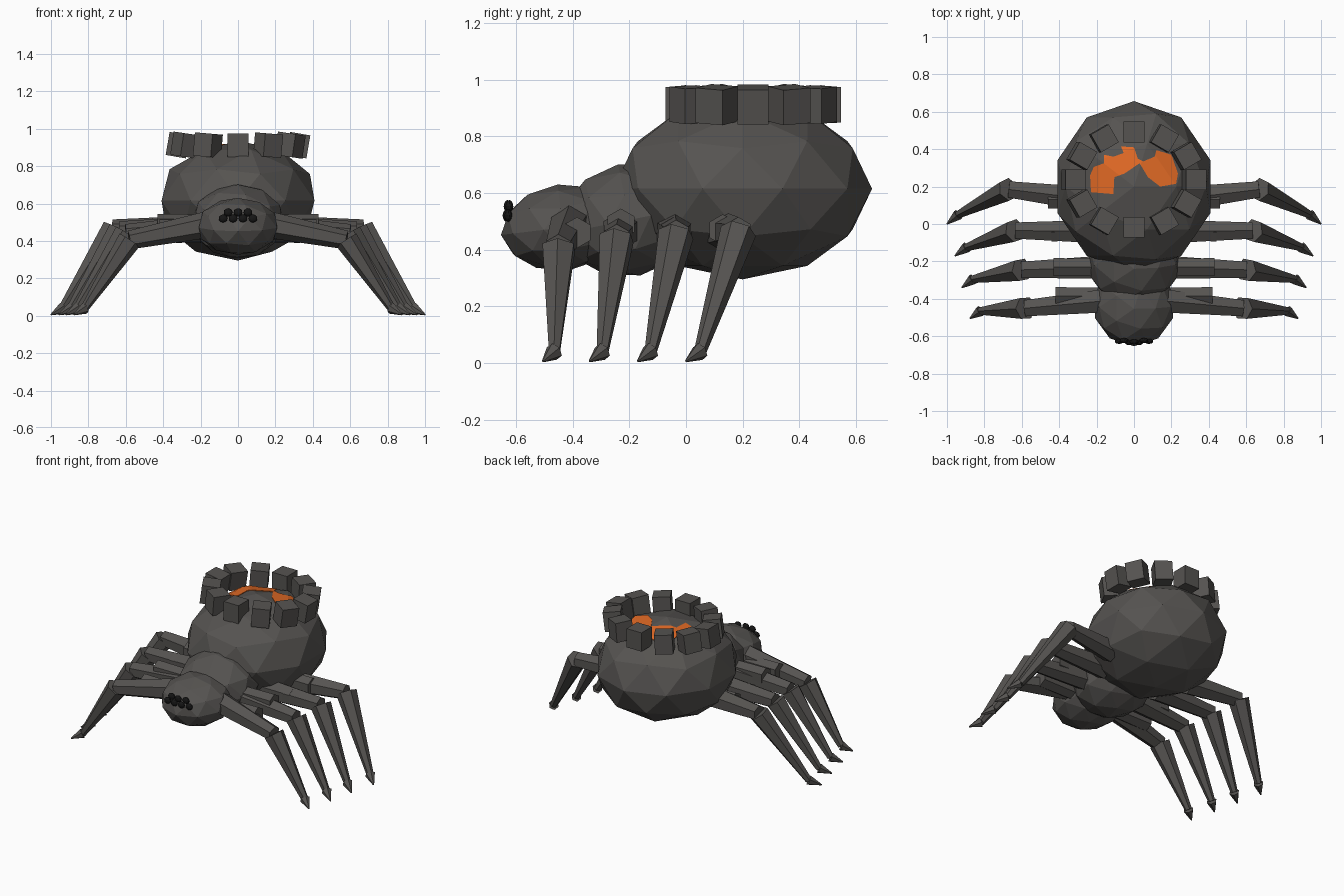
import bpy, bmesh, math
from mathutils import Matrix, Vector

if "Cube" in bpy.data.objects:
    bpy.data.objects.remove(bpy.data.objects["Cube"])


def material(name, rgb):
    mat = bpy.data.materials.new(name)
    mat.use_nodes = True
    mat.diffuse_color = (*rgb, 1)
    bsdf = mat.node_tree.nodes["Principled BSDF"]
    bsdf.inputs["Base Color"].default_value = (*rgb, 1)
    bsdf.inputs["Roughness"].default_value = 0.9
    return mat


STONE = material("dark stone grey", (0.092, 0.087, 0.082))
LAVA = material("glowing orange", (0.74, 0.14, 0.018))
BLACK = material("eye black", (0.008, 0.008, 0.008))


def add(name, bm, mat):
    mesh = bpy.data.meshes.new(name)
    bm.to_mesh(mesh)
    bm.free()
    mesh.materials.append(mat)
    obj = bpy.data.objects.new(name, mesh)
    bpy.context.collection.objects.link(obj)
    return obj


def ball(name, centre, radii, mat=STONE, tilt=0, detail=2):
    bm = bmesh.new()
    matrix = (Matrix.Translation(centre) @ Matrix.Rotation(tilt, 4, 'X')
              @ Matrix.Diagonal((*radii, 1)))
    bmesh.ops.create_icosphere(bm, subdivisions=detail, radius=1, matrix=matrix)
    return add(name, bm, mat)


def limb(bm, start, end, r1, r2):
    """Six-sided tapered segment between two points."""
    start, end = Vector(start), Vector(end)
    axis = end - start
    matrix = (Matrix.Translation((start + end) / 2)
              @ axis.to_track_quat('Z', 'Y').to_matrix().to_4x4())
    bmesh.ops.create_cone(bm, cap_ends=True, segments=6, radius1=r1, radius2=r2,
                          depth=axis.length, matrix=matrix)


# Body
BODY = (0, 0.2, 0.615), (0.43, 0.457, 0.32)
ball("abdomen", *BODY)
ball("thorax", (0, -0.2, 0.505), (0.25, 0.25, 0.2), tilt=0.2)
ball("head", (0, -0.435, 0.478), (0.22, 0.22, 0.153), tilt=0.12)

# Molten patch on the back: a thin shell of the abdomen inside a ragged outline
outline = [(-.235, .26), (-.23, .17), (-.11, .16), (-.105, .25), (-.05, .27), (.03, .325),
           (.075, .25), (.14, .2), (.225, .215), (.235, .27), (.2, .37), (.12, .395),
           (.11, .36), (.05, .335), (.02, .35), (0, .41), (-.07, .415), (-.055, .38),
           (-.11, .36), (-.16, .37), (-.16, .325), (-.215, .305)]
bm = bmesh.new()
base = bm.faces.new([bm.verts.new((x, y, 0.78)) for x, y in outline])
top = bmesh.ops.extrude_face_region(bm, geom=[base])
bmesh.ops.translate(bm, vec=(0, 0, 0.3),
                    verts=[v for v in top["geom"] if isinstance(v, bmesh.types.BMVert)])
bmesh.ops.recalc_face_normals(bm, faces=bm.faces)
cutter = add("lava_cutter", bm, LAVA)
cutter.hide_render = True
lava = ball("lava_patch", BODY[0], [r + 0.004 for r in BODY[1]], LAVA)
cut = lava.modifiers.new("outline", 'BOOLEAN')
cut.operation, cut.solver, cut.object = 'INTERSECT', 'EXACT', cutter
bpy.context.view_layer.objects.active = lava
bpy.ops.object.modifier_apply(modifier=cut.name)
bpy.data.objects.remove(cutter)

# Crown of blocks around the patch
bm = bmesh.new()
for i in range(12):
    a = i * math.pi / 6
    spot = (0.322 * math.cos(a), 0.237 + 0.255 * math.sin(a), 0.912)
    matrix = (Matrix.Translation(spot)
              @ Matrix.Rotation(0.17 * abs(math.cos(a)), 4, 'Y')
              @ Matrix.Rotation(a, 4, 'Z') @ Matrix.Diagonal((0.11, 0.11, 0.125, 1)))
    bmesh.ops.create_cube(bm, size=1, matrix=matrix)
add("crown_blocks", bm, STONE)

# Eyes: three above, four below
for count, z, y in ((3, 0.553, -0.63), (4, 0.52, -0.637)):
    for i in range(count):
        x = (i - (count - 1) / 2) * 0.053
        ball("eye", (x, y + abs(x) * 0.12, z), (0.024, 0.014, 0.022), BLACK)

# Legs: hip, knee, ankle, toe and the inner hip block end
LEGS = {
    "front": ((.15, -.41, .49), (.58, -.45, .405), (.82, -.465, .04), (.877, -.505, .006), (.42, -.385, .46)),
    "mid_front": ((.15, -.23, .47), (.60, -.245, .44), (.86, -.295, .04), (.92, -.34, .006), (.43, -.23, .49)),
    "mid_rear": ((.2, -.04, .46), (.635, -.035, .455), (.895, -.125, .04), (.957, -.17, .006), (.44, -.045, .46)),
    "rear": ((.3, .14, .46), (.67, .185, .465), (.94, .05, .04), (1.0, 0, .006), (.46, .13, .47)),
}
for label, (hip, knee, ankle, toe, block) in LEGS.items():
    for side, sign in (("left", 1), ("right", -1)):
        def flip(p):
            return (p[0] * sign, p[1], p[2])
        bm = bmesh.new()
        limb(bm, flip((0.1, block[1], block[2])), flip(block), 0.05, 0.055)
        limb(bm, flip(hip), flip(knee), 0.072, 0.05)
        limb(bm, flip(knee), flip(ankle), 0.064, 0.022)
        limb(bm, flip(ankle), flip(toe), 0.032, 0.004)
        add(f"{label}_leg_{side}", bm, STONE)
